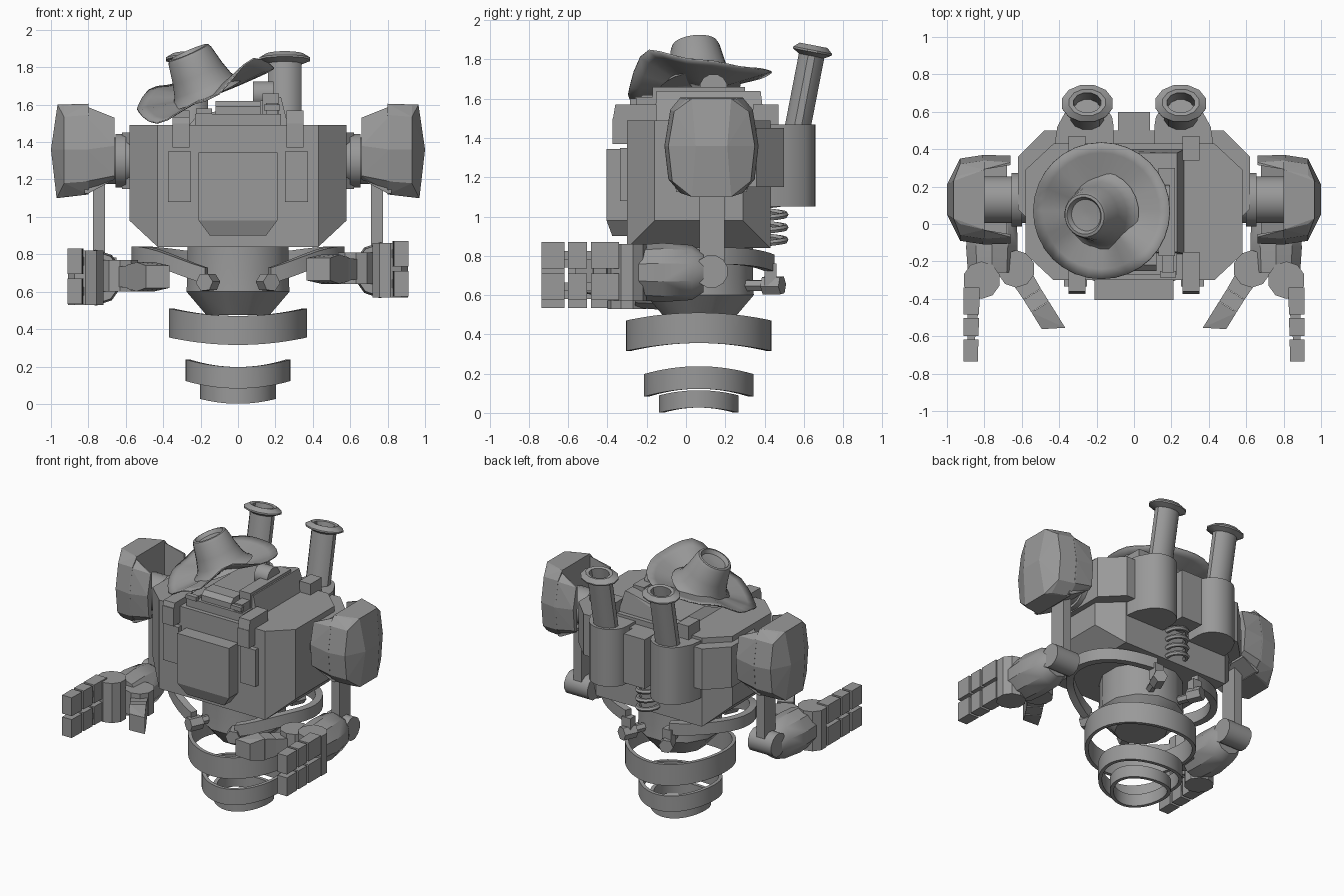
import bpy, bmesh, math
from mathutils import Vector, Matrix

if "Cube" in bpy.data.objects:
    bpy.data.objects.remove(bpy.data.objects["Cube"])

metal = bpy.data.materials.new("grey_metal")
metal.diffuse_color = (0.32, 0.32, 0.32, 1)
metal.use_nodes = True
metal.node_tree.nodes["Principled BSDF"].inputs["Base Color"].default_value = metal.diffuse_color


def add(name, bm, smooth=False):
    bmesh.ops.recalc_face_normals(bm, faces=bm.faces)
    me = bpy.data.meshes.new(name)
    bm.to_mesh(me)
    bm.free()
    me.materials.append(metal)
    ob = bpy.data.objects.new(name, me)
    bpy.context.collection.objects.link(ob)
    if smooth:
        bpy.ops.object.select_all(action='DESELECT')
        ob.select_set(True)
        bpy.context.view_layer.objects.active = ob
        bpy.ops.object.shade_smooth_by_angle(angle=math.radians(32))
    return ob


def hull(name, pts, smooth=False):
    bm = bmesh.new()
    vs = [bm.verts.new(p) for p in pts]
    r = bmesh.ops.convex_hull(bm, input=vs)
    junk = {g for g in r["geom_interior"] + r["geom_unused"] if isinstance(g, bmesh.types.BMVert)}
    bmesh.ops.delete(bm, geom=list(junk), context='VERTS')
    bmesh.ops.dissolve_limit(bm, angle_limit=0.02, verts=bm.verts, edges=bm.edges)
    return add(name, bm, smooth)


def rect(x0, x1, y0, y1, z):
    return [(x, y, z) for x in (x0, x1) for y in (y0, y1)]


def box(name, x0, x1, y0, y1, z0, z1):
    return hull(name, rect(x0, x1, y0, y1, z0) + rect(x0, x1, y0, y1, z1))


def loft(name, rings, smooth=True, closed=False, ends=True):
    """Skin rings of equal length; closed joins last ring to first, otherwise ends are capped."""
    bm = bmesh.new()
    vr = [[bm.verts.new(p) for p in r] for r in rings]
    n = len(vr[0])
    for i in range(len(vr) if closed else len(vr) - 1):
        a, b = vr[i], vr[(i + 1) % len(vr)]
        for j in range(n):
            bm.faces.new((a[j], a[(j + 1) % n], b[(j + 1) % n], b[j]))
    if not closed and ends:
        bm.faces.new(vr[0])
        bm.faces.new(vr[-1])
    return add(name, bm, smooth)


def lathe(name, profile, origin, axis, n=24, squash=1.0, ends=True):
    """Spin (radius, height) pairs about an axis; squash flattens the local y radius."""
    m = Matrix.Translation(origin) @ Vector((0, 0, 1)).rotation_difference(Vector(axis)).to_matrix().to_4x4()
    rings = [[m @ Vector((r * math.cos(2 * math.pi * (k + .5) / n),
                          squash * r * math.sin(2 * math.pi * (k + .5) / n), h))
              for k in range(n)] for r, h in profile]
    return loft(name, rings, ends=ends)


def cyl(name, p, q, r, n=16):
    d = Vector(q) - Vector(p)
    return lathe(name, [(r, 0), (r, d.length)], p, d, n)


# Torso: chamfered block with tapering sides, and shoulder band
def octagon(x, y0, y1, cx, cy, z):
    return [(s * a, b, z) for s in (-1, 1)
            for a, b in ((x, y0 + cy), (x, y1 - cy), (cx, y0), (cx, y1))]


hull("torso", octagon(.58, -.30, .43, .43, .14, 1.49)
     + [(s * .58, y, .98) for s in (-1, 1) for y in (-.16, .29)]
     + rect(-.43, .43, -.30, .43, .84))
hull("shoulder_band", [p for z in (1.15, 1.45) for p in octagon(.62, -.06, .5, .48, .14, z)])

# Chest panel with cut lower corners
hull("chest_panel", [(s * x, y, z) for s in (-1, 1) for x, y, z in (
    (.21, -.405, 1.345), (.21, -.405, .98), (.15, -.375, .9),
    (.21, -.29, 1.345), (.21, -.29, .98), (.15, -.29, .9))])

# Head and face
hull("head", rect(-.27, .27, -.16, .40, 1.48) + rect(-.22, -.2, -.15, .38, 1.54)
     + rect(.2, .23, -.15, .38, 1.64))
box("head_ridge", .13, .22, -.17, .30, 1.55, 1.66)
cyl("head_knob", (.08, .14, 1.655), (.19, .14, 1.655), .072, 12)
hull("visor", [(x, y, z) for x in (-.12, .12) for y, z in (
    (-.25, 1.55), (-.25, 1.59), (-.22, 1.62), (-.12, 1.62), (-.12, 1.55))])
box("brow_base", -.23, .23, -.27, -.1, 1.48, 1.55)

# Hat brim: warped disc whose rim height follows eight stations, starting at the right side
rim = (1.80, 1.76, 1.74, 1.70, 1.58, 1.505, 1.625, 1.85)
brim = []
for q in (.1, .4, .55, .7, .85, 1):
    ring = []
    for k in range(32):
        i, f = divmod(k / 4, 1)
        f = f * f * (3 - 2 * f)
        edge = rim[int(i)] * (1 - f) + rim[(int(i) + 1) % 8] * f
        a = k * math.pi / 16
        ring.append((-.175 + .365 * q * math.cos(a), .07 + .365 * q * math.sin(a),
                     1.64 + (edge - 1.64) * q ** 1.1))
    brim.append(ring)
brim_ob = loft("hat_brim", brim, ends=False)
mod = brim_ob.modifiers.new("thickness", 'SOLIDIFY')
mod.thickness = .008

# Hat crown, leaning to the side
lathe("hat_crown", [(.21, .055), (.185, .075), (.165, .11), (.145, .18), (.125, .28), (.115, .3),
                    (.10, .303), (.085, .277), (.02, .27)],
      (-.145, .075, 1.605), (-.40, -.10, .91), 24)

# Back block and spring
box("back_block", -.085, .085, .40, .60, 1.09, 1.45)
spring = []
for k in range(97):
    a = k / 96 * 2 * math.pi * 3.5
    c = Vector((0, .43, .865 + .225 * k / 96))
    d = Vector((math.cos(a), math.sin(a), 0))
    spring.append([c + d * (.075 + .017 * math.cos(t)) + Vector((0, 0, .017 * math.sin(t)))
                   for t in [j * math.pi / 3 for j in range(6)]])
loft("spring", spring)

# Waist cone and the three floating saddle rings
lathe("waist", [(.28, .85), (.28, .69), (.285, .60), (.175, .475)], (0, .07, 0), (0, 0, 1), 12)
for name, r, z, h, amp in (("large_ring", .37, .413, .155, .02), ("middle_ring", .28, .16, .115, .02),
                           ("small_ring", .203, .058, .088, .013)):
    loft(name, [[((r - i) * math.cos(a), .065 + (r - i) * math.sin(a), z + amp * math.cos(2 * a) + dz)
                 for i, dz in ((0, -h / 2), (0, h / 2), (.025, h / 2), (.025, -h / 2))]
                for a in [k * math.pi / 24 for k in range(48)]], closed=True)

# Parts that repeat on both sides
for s, side in ((1, "right"), (-1, "left")):
    dz = 0 if s > 0 else -.04

    def M(pts, z=0):
        return [(s * p[0], p[1], p[2] + z) for p in pts]

    def mbox(name, x0, x1, y0, y1, z0, z1):
        return hull(f"{side}_{name}", M(rect(x0, x1, y0, y1, z0) + rect(x0, x1, y0, y1, z1)))

    # Chest fittings
    mbox("chest_plate", .25, .375, -.335, -.29, 1.08, 1.35)
    mbox("front_clip", .26, .35, -.375, -.29, 1.37, 1.5)
    top = 1.57 if s > 0 else 1.535
    hull(f"{side}_front_clip_top", M(rect(.26, .35, -.375, -.15, 1.48) + rect(.26, .35, -.36, -.15, top)))
    mbox("rear_clip", .26, .35, .34, .47, 1.44, 1.57)
    mbox("face_handle", .14, .225, -.285, -.25, 1.57 + dz / 2, 1.6 + dz / 2)
    mbox("face_bracket", .15, .215, -.26, -.1, 1.54, 1.61 + dz)

    # Exhaust tank, pipe and flared mouth
    tank = [(.11, .42), (.425, .42), (.41, .52)] + [
        (.25 + .14 * math.cos(a), .53 + .13 * math.sin(a)) for a in [k * math.pi / 10 for k in range(11)]]
    hull(f"{side}_exhaust_tank", M([(x, y, z) for x, y in tank for z in (1.05, 1.47)]), True)
    lathe(f"{side}_exhaust_pipe", [(.092, -.05), (.092, .375), (.14, .395), (.14, .405), (.10, .43),
                                   (.075, .425), (.07, .25)],
          (s * .25, .568, 1.45), (0, .19, .98), 12, .74)

    # Shoulder axle and hollow pad
    cyl(f"{side}_shoulder_axle", (s * .55, .13, 1.30), (s * .83, .13, 1.30), .125, 20)
    cyl(f"{side}_shoulder_collar", (s * .6, .13, 1.30), (s * .655, .13, 1.30), .145, 20)

    def padring(x, y, z0, z1, c):
        return [(x, .13 + t * a, b) for t in (-1, 1) for a, b in (
            (y - c, z1), (y - .03, z1 - .06), (y, 1.36), (y - .02, z0 + .07), (y - c, z0))]
    hull(f"{side}_shoulder_pad", M(padring(.80, .24, 1.12, 1.605, .08) + padring(.93, .22, 1.11, 1.595, .09)
                                   + rect(.97, .97, .03, .23, 1.1) + rect(1, 1, .05, .21, 1.36)
                                   + rect(.965, .965, .03, .23, 1.6)))
    for t, end in ((-1, "front"), (1, "rear")):
        hull(f"{side}_pad_{end}_flap", M([(x, .13 + t * y, z) for x, y, z in (
            (.81, .24, 1.36), (.81, .21, 1.54), (.81, .22, 1.19), (.81, .16, 1.59), (.81, .16, 1.13),
            (.66, .235, 1.38), (.66, .2, 1.53), (.66, .22, 1.22), (.66, .185, 1.53), (.66, .19, 1.2))]))
    hull(f"{side}_pad_lower_flap", M(rect(.80, .82, -.05, .31, 1.125) + rect(.68, .68, -.06, .32, 1.19)
                                     + rect(.80, .82, -.05, .31, 1.16) + rect(.68, .68, -.06, .32, 1.21)))

    # Arm
    mbox("upper_arm", .71, .775, .07, .195, .72, 1.25)
    cyl(f"{side}_elbow", (s * .65, .13, .72 + dz / 2), (s * .84, .13, .72 + dz / 2), .085, 12)
    hull(f"{side}_forearm", M([(x + w * math.cos(a), y, .715 + h * math.sin(a))
                               for y, x, w, h in ((.09, .745, .10, .10), (.03, .75, .13, .14),
                                                  (-.12, .76, .145, .15), (-.26, .76, .135, .14))
                               for a in [(k + .5) * math.pi / 5 for k in range(10)]], dz), True)
    # Hand: outer knuckle with two jointed fingers, inner knuckle with a thumb
    cyl(f"{side}_outer_knuckle", (s * .815, -.30, .57 + dz), (s * .815, -.30, .86 + dz), .1, 10)
    cyl(f"{side}_thumb_knuckle", (s * .63, -.24, .64 + dz), (s * .63, -.24, .81 + dz), .1, 10)
    for level, z in (("lower", .575), ("upper", .735)):
        hull(f"{side}_{level}_finger_core", M([(x, y, zz + z) for x0, x1, y in ((.82, .89, -.36), (.86, .89, -.70))
                                               for x in (x0, x1) for zz in (.045, .09)], dz))
        for k, (y0, y1) in enumerate(((-.34, -.485), (-.503, -.60), (-.618, -.735))):
            hull(f"{side}_{level}_finger_{k + 1}", M([
                (x, y, zz + z) for y in (y0, y1) for x in (.825 + .01 * (k + (y == y1)) / 3, .912)
                for zz in (0, .135)], dz))
    p, d, w = Vector((.61, -.27, 0)), Vector((-.53, -.85, 0)).normalized(), Vector((.85, -.53, 0)).normalized()
    for k, (a, b, h0, h1, w0, w1) in enumerate(((0, .123, .05, .06, .06, .055), (.125, .203, .065, .075, .055, .055),
                                                (.205, .34, .08, .06, .055, .055))):
        hull(f"{side}_thumb_{k + 1}", M([p + d * (t - .03 * u * (t > .3)) + w * u * ww
                                         + Vector((0, 0, .72 + v * h))
                                         for t, h, ww in ((a, h0, w0), (b, h1, w1))
                                         for u in (-1, 1) for v in (-1, 1)], dz))

    # Drooping hip hoop with end lugs linked to the waist
    hoop = []
    for k in range(19):
        a = math.radians(-72 + 8 * k)
        z = .80 - (.14 if a < 0 else .045) * abs(math.sin(a)) ** 4
        hoop.append([(s * (.57 - i) * math.cos(a), .08 + (.39 - i) * math.sin(a), z + j)
                     for i, j in ((0, -.043), (0, .043), (.05, .043), (.05, -.043))])
    loft(f"{side}_hip_hoop", hoop)
    for y0, y1, end in ((-.32, -.10, "front"), (.49, .26, "rear")):
        cyl(f"{side}_{end}_hip_lug", (s * .18, y0, .65), (s * .14, y0 * .6 + y1 * .4, .65), .05, 6)
        cyl(f"{side}_{end}_hip_link", (s * .17, y0 * .8 + y1 * .2, .65), (s * .1, y1, .65), .03, 6)
    box(f"{side}_hip_hanger", *sorted((s * .13, s * .2)), .40, .46, .65, .76)
